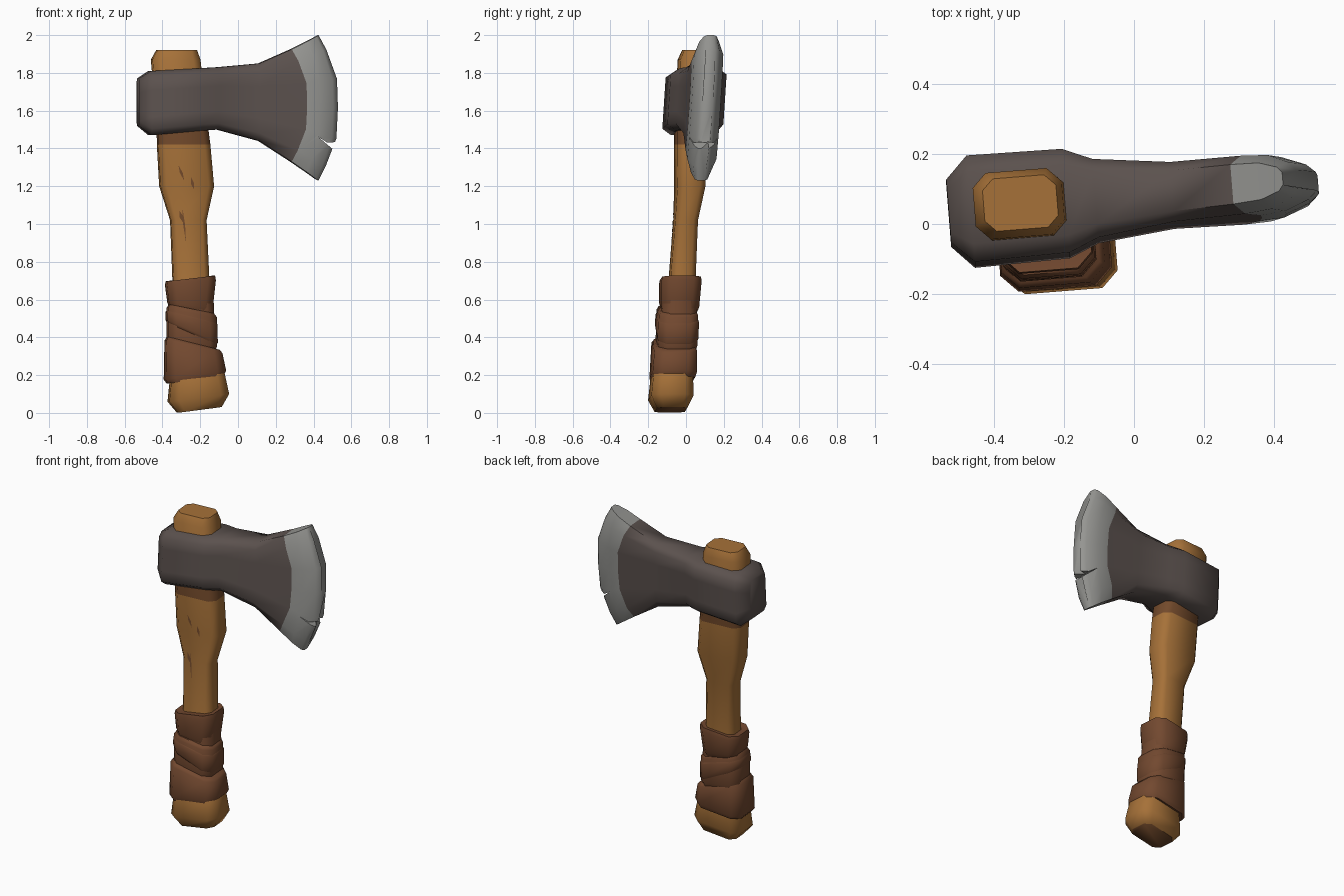
import bpy, bmesh, math

if "Cube" in bpy.data.objects:
    bpy.data.objects.remove(bpy.data.objects["Cube"])


def material(name, rgb):
    m = bpy.data.materials.new(name)
    m.diffuse_color = (*rgb, 1)
    m.use_nodes = True
    m.node_tree.nodes["Principled BSDF"].inputs["Base Color"].default_value = m.diffuse_color
    return m


WOOD = material("wood", (0.38, 0.165, 0.04))
STAIN = material("stained wood", (0.17, 0.068, 0.024))
LEATHER = material("leather", (0.17, 0.066, 0.029))
IRON = material("dark iron", (0.105, 0.083, 0.076))
STEEL = material("bright steel", (0.30, 0.30, 0.285))
TWIST = 0.08  # the whole tool is turned slightly about z


def make(name, verts, faces, mats, indices=None, smooth=55):
    me = bpy.data.meshes.new(name)
    me.from_pydata(verts, [], faces)
    for m in mats:
        me.materials.append(m)
    if indices:
        me.polygons.foreach_set("material_index", indices)
    bm = bmesh.new()
    bm.from_mesh(me)
    bmesh.ops.recalc_face_normals(bm, faces=bm.faces)
    bm.to_mesh(me)
    bm.free()
    ob = bpy.data.objects.new(name, me)
    bpy.context.collection.objects.link(ob)
    bpy.ops.object.select_all(action='DESELECT')
    ob.select_set(True)
    bpy.context.view_layer.objects.active = ob
    if smooth:
        bpy.ops.object.shade_smooth_by_angle(angle=math.radians(smooth))
    return ob


def loft(name, rings, mats, rule=lambda seg: 0):
    """Skin equal-sized rings; rule gives the material per segment (-1 = start cap)."""
    n = len(rings[0])
    verts = [p for r in rings for p in r]
    faces, idx = [list(range(n))], [rule(-1)]
    for s in range(len(rings) - 1):
        for i in range(n):
            j = (i + 1) % n
            faces.append([s * n + i, s * n + j, (s + 1) * n + j, (s + 1) * n + i])
            idx.append(rule(s))
    faces.append([(len(rings) - 1) * n + i for i in range(n)])
    idx.append(rule(len(rings) - 2))
    return make(name, verts, faces, mats, idx)


def octagon(cx, cy, hx, hy, z, tilt=0.0, cut=0.42):
    """Chamfered rectangle, turned by TWIST, its right side raised by tilt."""
    c = cut * min(hx, hy)
    pts = [(hx, -hy + c), (hx, hy - c), (hx - c, hy), (-hx + c, hy),
           (-hx, hy - c), (-hx, -hy + c), (-hx + c, -hy), (hx - c, -hy)]
    return [(cx + x - TWIST * y, cy + y + TWIST * x, z + tilt * x) for x, y in pts]


# Handle: leaning shaft with flared butt, swollen shoulder and stub above the head
handle = loft("handle", [octagon(*r) for r in [
    (-.205, -.08, .115, .08, .016, .13),
    (-.21, -.08, .158, .112, .08, .13),
    (-.215, -.075, .14, .104, .20, .05),
    (-.235, -.06, .105, .085, .33),
    (-.25, -.02, .095, .066, .72),
    (-.263, -.002, .094, .060, 1.02),
    (-.272, .02, .142, .074, 1.2),
    (-.288, .024, .138, .080, 1.42),
    (-.295, .030, .132, .085, 1.52),
    (-.33, .058, .127, .095, 1.87),
    (-.325, .060, .105, .075, 1.92)]],
    [WOOD, STAIN], lambda s: 1 if s in (-1, 7) else 0)

# Leather wraps: overlapping tilted bands over a thin sleeve
wraps = {
    "wrap_sleeve": [(-.24, -.06, .125, .098, .22), (-.25, -.03, .112, .09, .69)],
    "wrap_bottom": [(-.228, -.07, .145, .11, .175, .13), (-.228, -.068, .160, .117, .20, .15),
                    (-.236, -.062, .148, .113, .35, -.22), (-.238, -.06, .135, .10, .368, -.25)],
    "wrap_middle": [(-.245, -.052, .120, .098, .34, -.1), (-.245, -.05, .130, .104, .37, -.12),
                    (-.246, -.046, .129, .104, .53, -.18), (-.247, -.045, .116, .095, .55, -.2)],
    "wrap_strap": [(-.245, -.05, .122, .10, .41, -.45), (-.245, -.05, .133, .108, .43, -.45),
                   (-.246, -.046, .133, .108, .50, -.25), (-.247, -.045, .122, .10, .52, -.25)],
    "wrap_top": [(-.255, -.038, .105, .092, .545, -.15), (-.254, -.036, .116, .100, .57, -.13),
                 (-.252, -.030, .130, .106, .69, .1), (-.252, -.030, .126, .102, .712, .12),
                 (-.252, -.028, .105, .08, .708, .12)],
}
for name, rings in wraps.items():
    loft(name, [octagon(*r) for r in rings], [LEATHER])


# Axe head: sections along x, bowed forward in the middle towards the edge
def section(x_end, x_mid, half, zb, zt):
    rows = [(0, 0, .68), (.1, .37, 1), (.29, .92, 1), (.5, 1, 1),
            (.7, .95, 1), (.9, .4, 1), (1, 0, .68)]
    side = [(x_end + (x_mid - x_end) * b, -half * k, zb + (zt - zb) * f) for f, b, k in rows]
    ring = side + [(x, -y, z) for x, y, z in reversed(side)]
    return [(x - TWIST * y, y + .045 + TWIST * (x + .33) + .065 * (z - 1.62), z)
            for x, y, z in ring]


head = loft("axe_head", [section(*s) for s in [
    (-.53, -.53, .09, 1.52, 1.77),
    (-.467, -.467, .152, 1.47, 1.81),
    (-.195, -.195, .148, 1.495, 1.825),
    (-.11, -.11, .112, 1.50, 1.83),
    (.11, .11, .085, 1.44, 1.85),
    (.28, .36, .083, 1.33, 1.925),
    (.36, .43, .077, 1.275, 1.965),
    (.412, .50, .050, 1.237, 1.993),
    (.425, .527, .026, 1.23, 2.0)]],
    [IRON, STEEL], lambda s: 1 if s >= 5 else 0)

# Notch chipped out of the cutting edge
outline = [(.42, 1.465), (.497, 1.40), (.60, 1.39), (.60, 1.435), (.47, 1.432)]
n = len(outline)
cutter = make("notch_cutter", [(x, y, z) for y in (-.3, .5) for x, z in outline],
              [list(range(n)), list(range(n, 2 * n))] +
              [[i, (i + 1) % n, n + (i + 1) % n, n + i] for i in range(n)],
              [IRON, STEEL], [1] * (n + 2), smooth=0)
cutter.hide_render = True
bpy.context.view_layer.objects.active = head
mod = head.modifiers.new("notch", 'BOOLEAN')
mod.operation, mod.object, mod.solver = 'DIFFERENCE', cutter, 'EXACT'
# keep the notch ahead of any smoothing modifier, then bake it
bpy.ops.object.modifier_move_to_index(modifier="notch", index=0)
bpy.ops.object.modifier_apply(modifier="notch")
bpy.data.objects.remove(cutter)

# Cracks: thin dark slivers laid on the front of the handle
bpy.context.view_layer.update()
verts, faces = [], []
for x0, z0, x1, z1, w in [(-.315, 1.31, -.285, 1.23, .008), (-.25, 1.25, -.232, 1.18, .009),
                          (-.31, 1.07, -.285, 1.00, .012), (-.295, 1.09, -.275, .90, .005)]:
    mx, mz = (x0 + x1) / 2, (z0 + z1) / 2
    faces.append([len(verts) + i for i in range(4)])
    for x, z in [(x0, z0), (mx + w, mz), (x1, z1), (mx - w, mz)]:
        hit, loc, _, _ = handle.ray_cast((x, -1, z), (0, 1, 0))
        verts.append((x, (loc.y if hit else -.06) - .004, z))
make("handle_cracks", verts, faces, [STAIN], smooth=0)
